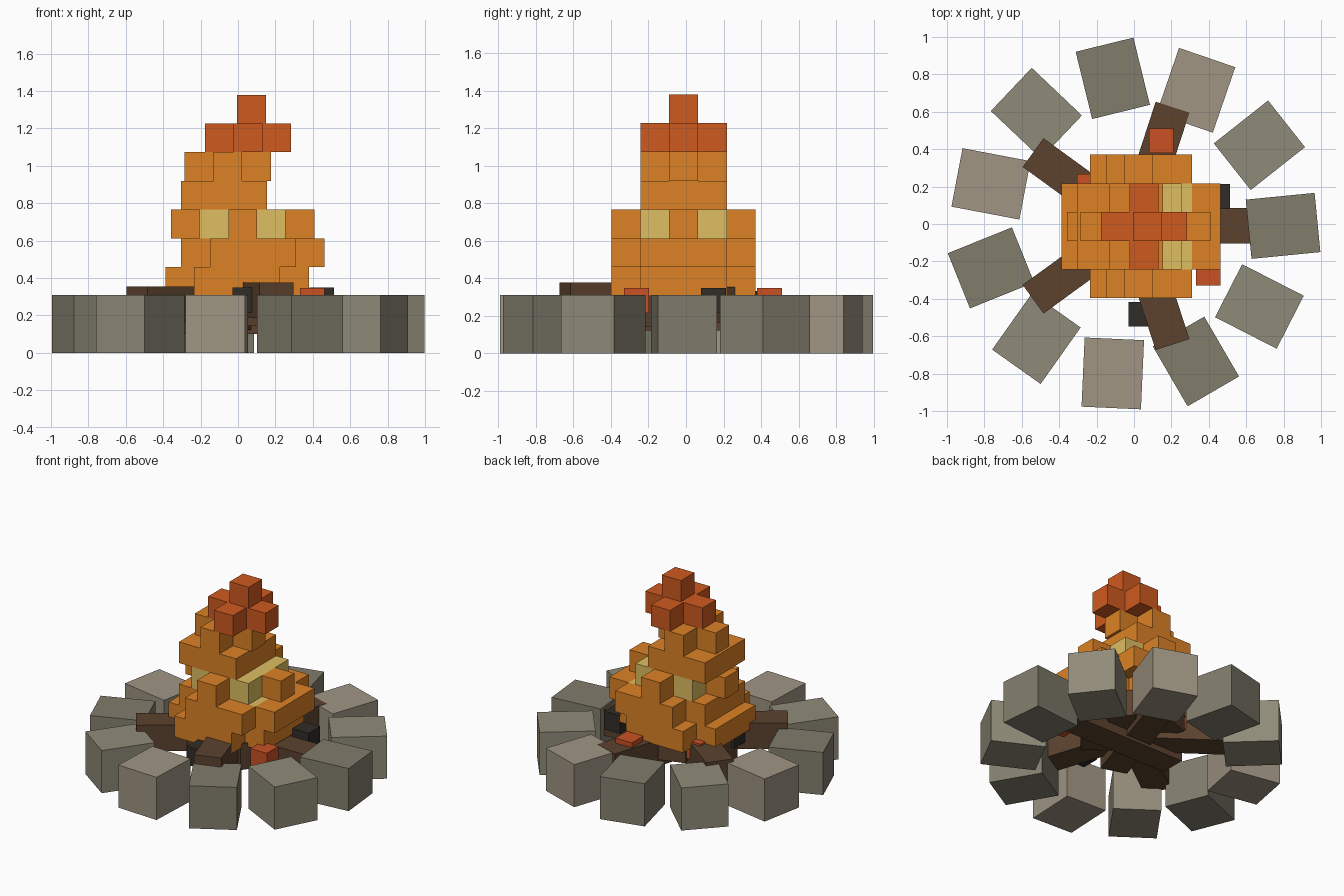
import bpy, bmesh
from math import radians, cos, sin
from mathutils import Matrix

if "Cube" in bpy.data.objects:
    bpy.data.objects.remove(bpy.data.objects["Cube"])

CY = -0.01  # centre of the ring in y


def material(name, r, g, b):
    m = bpy.data.materials.new(name)
    m.diffuse_color = [(c / 255) ** 2.2 for c in (r, g, b)] + [1]
    m.use_nodes = True
    m.node_tree.nodes["Principled BSDF"].inputs["Base Color"].default_value = m.diffuse_color
    return m


STONES = [material("stone_dark", 128, 124, 108),
          material("stone_mid", 143, 138, 120),
          material("stone_tan", 158, 148, 130)]
WOOD = material("wood", 92, 68, 50)
COAL = material("charcoal", 52, 48, 44)
EMBER = material("ember", 200, 82, 40)
RED = material("flame_red", 206, 90, 36)
ORANGE = material("flame_orange", 219, 129, 42)
YELLOW = material("flame_yellow", 221, 189, 98)


def boxes(name, mat, items):
    """One object made of boxes: (centre, size, yaw)."""
    bm = bmesh.new()
    for centre, size, yaw in items:
        m = (Matrix.Translation(centre) @ Matrix.Rotation(yaw, 4, 'Z')
             @ Matrix.Diagonal((*size, 1)))
        bmesh.ops.create_cube(bm, size=1, matrix=m)
    me = bpy.data.meshes.new(name)
    bm.to_mesh(me)
    bm.free()
    me.materials.append(mat)
    ob = bpy.data.objects.new(name, me)
    bpy.context.collection.objects.link(ob)


# Ring of stones, each turned slightly off the radius
for i in range(11):
    a = radians(360 / 11 * i)
    pos = (0.797 * cos(a), CY + 0.797 * sin(a), 0.155)
    boxes(f"stone_{i + 1}", STONES[i % 3],
          [(pos, (0.37, 0.318, 0.31), a + radians(5.6))])

# Logs crossing at the centre, each a little higher than the last
for i in range(5):
    a = radians(72 * i)
    mid = 0.163
    pos = (mid * cos(a), CY + mid * sin(a), 0.195 + 0.0215 * i)
    boxes(f"log_{i + 1}", WOOD, [(pos, (1.008, 0.19, 0.19), a)])

# Charcoal and glowing ember lumps
LUMP = (0.132, 0.132, 0.132)
for i, (x, y) in enumerate([(0.447, 0.147), (0.036, -0.483), (-0.3, -0.1)]):
    boxes(f"charcoal_{i + 1}", COAL, [((x, y, 0.283), LUMP, 0)])
for i, (x, y) in enumerate([(0.145, 0.445), (0.397, -0.264), (-0.24, 0.202)]):
    boxes(f"ember_{i + 1}", EMBER, [((x, y, 0.281), LUMP, 0)])

# Flame: swaying layers of cubes (x shift, squared radius)
V, Z0 = 0.1535, 0.3055
LAYERS = [(-0.005, 5), (0.08, 5), (0.025, 4), (-0.075, 2),
          (-0.055, 1), (0.053, 1), (0.0725, 0)]
cells = {"red": [], "orange": [], "yellow": []}
for k, (shift, r2) in enumerate(LAYERS):
    for i in range(-2, 3):
        for j in range(-2, 3):
            d = i * i + j * j
            if d > r2:
                continue
            tone = "red" if k > 4 else "yellow" if k < 3 and d <= 2 else "orange"
            centre = (shift + i * V, -0.013 + j * V, Z0 + (k + 0.5) * V)
            cells[tone].append((centre, (V, V, V), 0))
for tone, mat in (("red", RED), ("orange", ORANGE), ("yellow", YELLOW)):
    boxes(f"flame_{tone}", mat, cells[tone])
